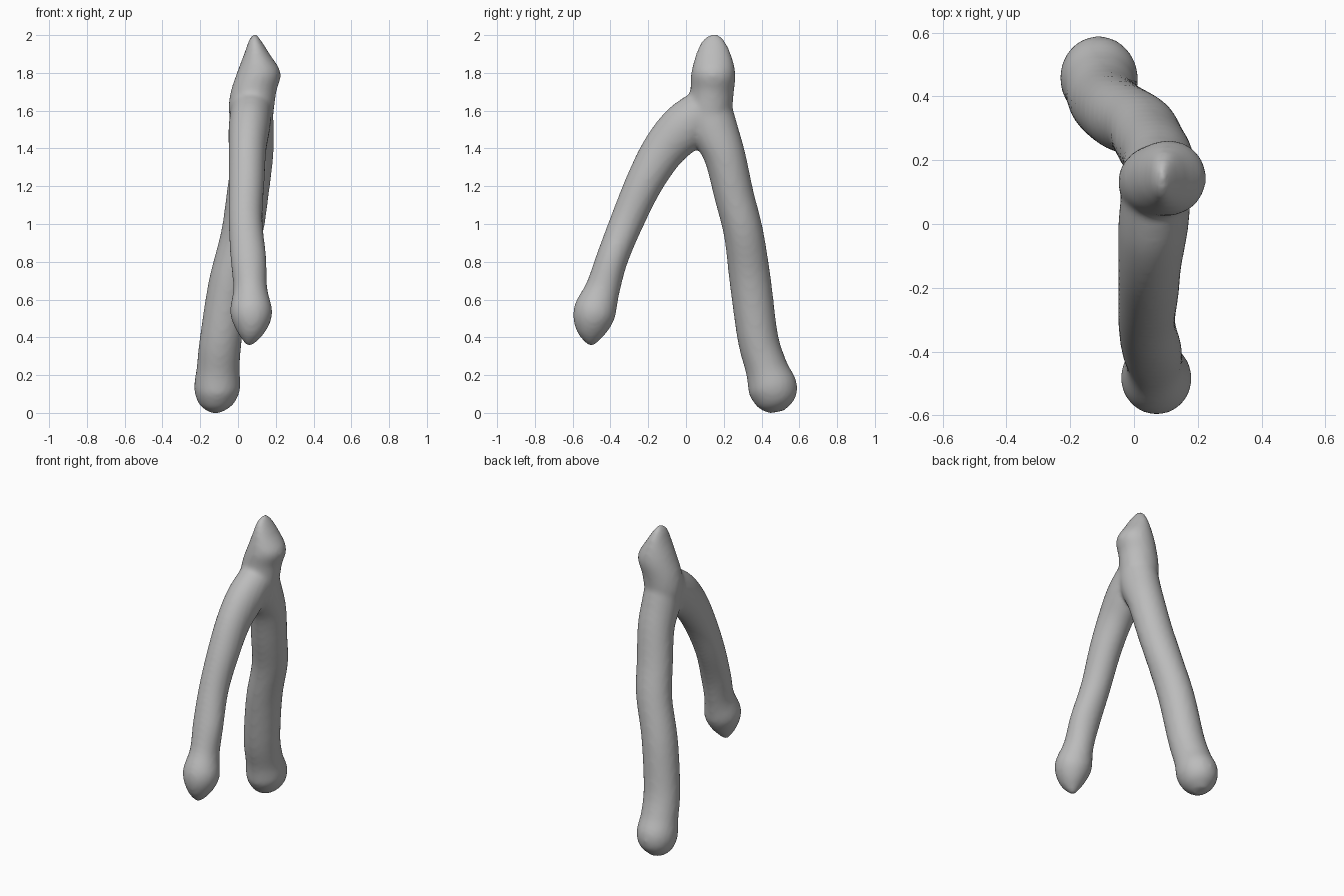
import bpy
import bmesh
import math
from mathutils import Vector

default = bpy.data.objects.get("Cube")
if default:
    bpy.data.objects.remove(default, do_unlink=True)

bone = bpy.data.materials.new("plain_grey")
bone.use_nodes = True
grey = (0.5, 0.5, 0.5, 1)
bone.diffuse_color = grey
bone.node_tree.nodes["Principled BSDF"].inputs["Base Color"].default_value = grey

SIDES = 28
STEPS = 6


def spline(stations):
    """Smoothly interpolate the stations along a limb."""
    rows = [Vector(s) for s in stations]
    rows = [rows[0]] + rows + [rows[-1]]
    out = []
    for a, b, c, d in zip(rows, rows[1:], rows[2:], rows[3:]):
        for k in range(STEPS):
            t = k / STEPS
            out.append((b * 2 + (c - a) * t + (a * 2 - b * 5 + c * 4 - d) * t ** 2
                        + (b * 3 - a - c * 3 + d) * t ** 3) / 2)
    return out + [rows[-1]]


def limb(bm, stations):
    """Loft elliptical rings; a station is x, y, z, width radius, depth radius."""
    rows = spline(stations)
    centres = [Vector(r[:3]) for r in rows]
    rings = []
    for i, row in enumerate(rows):
        along = centres[min(i + 2, len(rows) - 1)] - centres[max(i - 2, 0)]
        along.x = 0
        across = Vector((1, 0, 0))
        depth = along.normalized().cross(across)
        ring = []
        for k in range(SIDES):
            a = math.tau * k / SIDES
            ring.append(bm.verts.new(centres[i] + across * math.cos(a) * row[3]
                                     + depth * math.sin(a) * row[4]))
        rings.append(ring)
    for low, high in zip(rings, rings[1:]):
        for k in range(SIDES):
            n = (k + 1) % SIDES
            bm.faces.new((low[k], low[n], high[n], high[k]))
    bm.faces.new(rings[0])
    bm.faces.new(rings[-1])


# Short front arm with a pointed knob
front_arm = [
    (.07, .1, 1.6, .11, .12), (.06, -.01, 1.51, .11, .13), (.05, -.12, 1.39, .1, .115),
    (.045, -.22, 1.22, .095, .1), (.04, -.31, 1.02, .09, .09), (.055, -.39, .82, .095, .085),
    (.065, -.44, .66, .09, .092), (.07, -.485, .53, .112, .112),
    (.07, -.5, .43, .075, .08), (.06, -.5, .355, .015, .015)]

# Long back leg with a rounded foot
back_leg = [
    (.07, .12, 1.62, .115, .12), (.075, .15, 1.5, .115, .125), (.075, .205, 1.36, .112, .11),
    (.05, .255, 1.15, .112, .105), (.02, .305, .95, .112, .105), (-.045, .34, .7, .11, .11),
    (-.09, .38, .4, .112, .108), (-.105, .425, .24, .114, .112), (-.11, .46, .13, .122, .13),
    (-.115, .472, .05, .093, .1), (-.12, .48, .005, .035, .04)]

# Flattened, peaked head above the fork
head = [
    (.07, .13, 1.48, .1, .1), (.07, .13, 1.6, .12, .115), (.082, .138, 1.7, .121, .115),
    (.11, .145, 1.8, .116, .117), (.1, .145, 1.9, .068, .092), (.09, .143, 1.97, .033, .06),
    (.088, .14, 2.003, .01, .025)]

bm = bmesh.new()
for part in (front_arm, back_leg, head):
    limb(bm, part)
bmesh.ops.recalc_face_normals(bm, faces=bm.faces)
mesh = bpy.data.meshes.new("forked_bone")
bm.to_mesh(mesh)
bm.free()
obj = bpy.data.objects.new("forked_bone", mesh)
bpy.context.collection.objects.link(obj)

# Fuse the three limbs into one skin and soften the fork
remesh = obj.modifiers.new("fuse", "REMESH")
remesh.mode = "VOXEL"
remesh.voxel_size = 0.014
remesh.use_smooth_shade = True
soften = obj.modifiers.new("soften", "SMOOTH")
soften.factor = 0.5
soften.iterations = 8

bpy.ops.object.select_all(action="DESELECT")
obj.select_set(True)
bpy.context.view_layer.objects.active = obj
bpy.ops.object.convert(target="MESH")
obj.data.materials.clear()
obj.data.materials.append(bone)
bpy.ops.object.shade_smooth()
